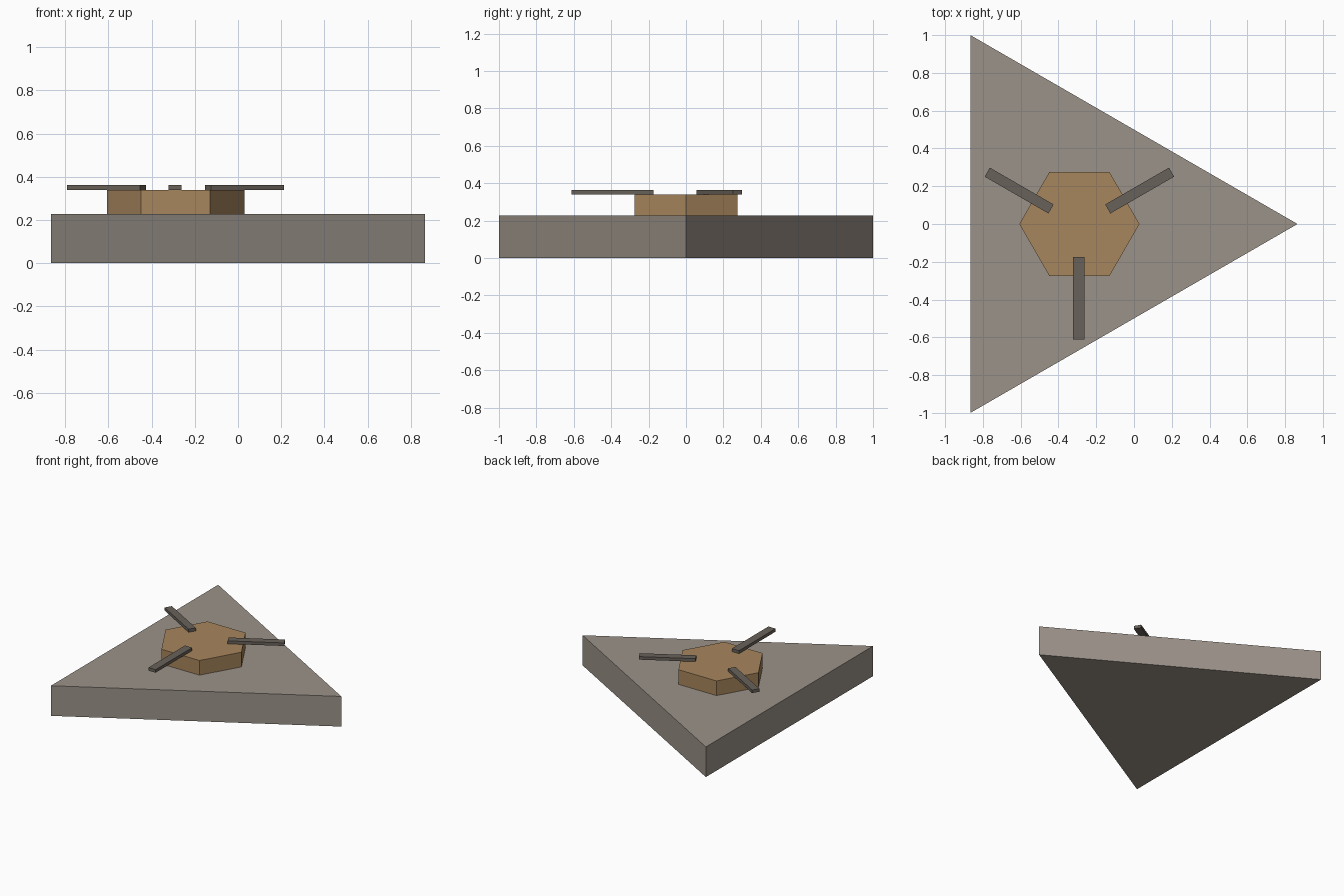
import bpy
from math import radians

if "Cube" in bpy.data.objects:
    bpy.data.objects.remove(bpy.data.objects["Cube"])

CX = -0.289  # shared centre of the triangle and hexagon


def material(name, color):
    m = bpy.data.materials.new(name)
    m.diffuse_color = (*color, 1)
    m.use_nodes = True
    m.node_tree.nodes["Principled BSDF"].inputs["Base Color"].default_value = m.diffuse_color
    return m


def prism(name, sides, radius, z0, z1, mat):
    # first vertex points along +x
    bpy.ops.mesh.primitive_cylinder_add(
        vertices=sides, radius=radius, depth=z1 - z0,
        location=(CX, 0, (z0 + z1) / 2), rotation=(0, 0, radians(-90)))
    ob = bpy.context.object
    ob.name = name
    ob.data.materials.append(mat)


def bar(name, x, y, angle, length, width, mat):
    bpy.ops.mesh.primitive_cube_add(
        size=1, location=(x, y, 0.351), rotation=(0, 0, radians(angle)))
    ob = bpy.context.object
    ob.name = name
    ob.scale = (length, width, 0.023)
    ob.data.materials.append(mat)


stone = material("stone", (0.33, 0.29, 0.25))
tan = material("tan", (0.39, 0.24, 0.11))
dark = material("dark_grey", (0.14, 0.12, 0.10))

# triangular slab and hexagonal hub
prism("base_slab", 3, 1.1547, 0, 0.228, stone)
prism("hub", 6, 0.318, 0.228, 0.339, tan)

# three flat arms resting on the hub
bar("front_arm", CX - 0.003, -0.393, 90, 0.437, 0.06, dark)
bar("right_arm", 0.03, 0.177, 30, 0.39, 0.055, dark)
bar("left_arm", -0.608, 0.177, -30, 0.39, 0.055, dark)
